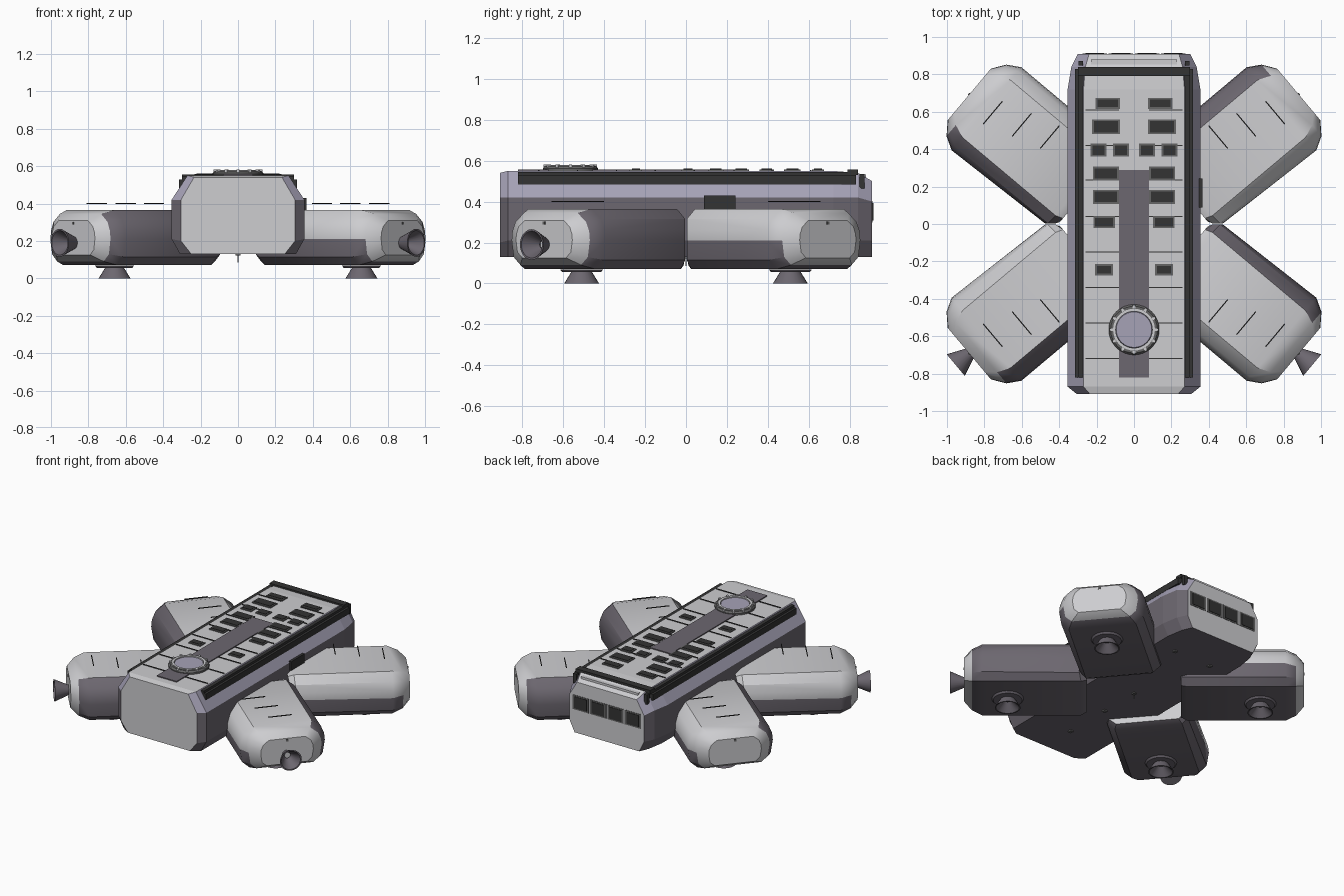
import bpy, bmesh, math
from mathutils import Vector, Matrix

if "Cube" in bpy.data.objects:
    bpy.data.objects.remove(bpy.data.objects["Cube"])

def mat(name, c):
    m = bpy.data.materials.new(name)
    m.diffuse_color = (*c, 1)
    m.use_nodes = True
    m.node_tree.nodes["Principled BSDF"].inputs["Base Color"].default_value = m.diffuse_color
    return m

GREY = mat("light_grey", (0.61, 0.61, 0.63))
PURPLE = mat("purple_grey", (0.15, 0.135, 0.16))
LAV = mat("lavender", (0.38, 0.36, 0.47))
DARK = mat("charcoal", (0.033, 0.033, 0.033))
FRAME = mat("frame_grey", (0.13, 0.13, 0.13))

def finish(name, bm, mats, smooth=None):
    bmesh.ops.recalc_face_normals(bm, faces=bm.faces)
    me = bpy.data.meshes.new(name)
    bm.to_mesh(me)
    bm.free()
    for m in mats:
        me.materials.append(m)
    ob = bpy.data.objects.new(name, me)
    bpy.context.collection.objects.link(ob)
    if smooth:
        bpy.ops.object.select_all(action='DESELECT')
        bpy.context.view_layer.objects.active = ob
        ob.select_set(True)
        bpy.ops.object.shade_smooth_by_angle(angle=math.radians(smooth))
    return ob

def loft(rings, closed=True):
    """Skin rings of points; cap both ends, or join last to first."""
    bm = bmesh.new()
    vs = [[bm.verts.new(p) for p in r] for r in rings]
    n = len(vs[0])
    pairs = list(zip(vs, vs[1:]))
    if not closed:
        pairs.append((vs[-1], vs[0]))
    for a, b in pairs:
        for i in range(n):
            j = (i + 1) % n
            bm.faces.new((a[i], a[j], b[j], b[i]))
    if closed:
        bm.faces.new(vs[0])
        bm.faces.new(vs[-1])
    bmesh.ops.recalc_face_normals(bm, faces=bm.faces)
    return bm

def boxes(name, items, m):
    """Several (centre, size, z-rotation) boxes in one object."""
    bm = bmesh.new()
    for c, s, a in items:
        bmesh.ops.create_cube(bm, size=1, matrix=Matrix.Translation(c)
                              @ Matrix.Rotation(a, 4, 'Z') @ Matrix.Diagonal((*s, 1)))
    return finish(name, bm, [m])

def lathe(name, prof, pos, axis, m, n=24):
    """Spin a closed (radius, height) profile about an axis."""
    q = Vector(axis).to_track_quat('Z', 'Y')
    rings = [[Vector(pos) + q @ Vector((r * math.cos(t * math.tau / n),
              r * math.sin(t * math.tau / n), h)) for t in range(n)] for r, h in prof]
    return finish(name, loft(rings, closed=False), [m], 35)

# ---- hull: lofted chamfered body with dark belly, purple sides, lavender shoulders
def ring(y, half):
    return [(x, y, z) for x, z in half] + [(-x, y, z) for x, z in reversed(half)]

full = [(.31, .13), (.355, .21), (.355, .42), (.27, .55)]
bm = loft([
    ring(-.91, [(.25, .13), (.305, .20), (.305, .42), (.235, .54)]),
    ring(-.87, full), ring(.72, full),
    ring(.84, [(.29, .13), (.335, .21), (.335, .42), (.26, .54)]),
    ring(.91, [(.26, .13), (.30, .21), (.30, .40), (.24, .50)])])
for f in bm.faces:
    n, z = f.normal, f.calc_center_median().z
    if abs(n.x) > 0.3:
        f.material_index = 2 if z > .44 else 1
    elif n.z < -.7:
        f.material_index = 1
finish("hull", bm, [GREY, PURPLE, LAV])

# ---- roof details
boxes("roof_stripe", [((0, -.265, .553), (.16, 1.11, .008), 0)], PURPLE)
boxes("roof_seams", [((s * .17, y, .552), (.18, .006, .006), 0) for s in (-1, 1)
      for y in (.61, .42, .235, .04, -.15, -.34, -.53, -.72)], DARK)
wins = [(.14, .645, .13, .06), (.15, .52, .15, .08), (.07, .395, .085, .07),
        (.19, .395, .085, .07), (.15, .27, .14, .075), (.15, .145, .14, .075),
        (.16, .01, .115, .065), (.16, -.245, .095, .06)]
wins = [(s * x, y, w, h) for x, y, w, h in wins for s in (-1, 1)]
boxes("roof_window_frames", [((x, y, .553), (w, h, .009), 0) for x, y, w, h in wins], FRAME)
boxes("roof_windows", [((x, y, .556), (w - .02, h - .02, .009), 0) for x, y, w, h in wins], DARK)

# ---- dark rails along both roof shoulders with a rear crossbar
rails = [((0, .815, .543), (.60, .05, .026), 0)]
for s in (-1, 1):
    rails += [((s * .285, .005, .52), (.028, 1.65, .048), 0),
              ((s * .307, .005, .505), (.018, 1.65, .045), 0),
              ((s * .285, .86, .50), (.025, .025, .07), 0)]
boxes("roof_rails", rails, DARK)
boxes("rear_ledge", [((0, .86, .52), (.46, .04, .025), 0)], GREY)

# ---- round hatch with bolts
hatch = (0, -.565, .55)
lathe("hatch_ring", [(.10, 0), (.135, 0), (.135, .012), (.125, .024), (.10, .024)],
      hatch, (0, 0, 1), FRAME, 32)
lathe("hatch_lip", [(.098, 0), (.112, 0), (.112, .028), (.098, .028)],
      hatch, (0, 0, 1), GREY, 32)
bm = bmesh.new()
bmesh.ops.create_cone(bm, cap_ends=True, segments=32, radius1=.102, radius2=.095,
                      depth=.022, matrix=Matrix.Translation((0, -.565, .561)))
finish("hatch_glass", bm, [LAV], 30)
boxes("hatch_bolts", [((.122 * math.cos(a), -.565 + .122 * math.sin(a), .572),
      (.018, .014, .018), a) for a in [i * math.tau / 12 for i in range(12)]], GREY)

# ---- rear window band, side window, belly fittings
wx = (-.21, -.07, .07, .21)
boxes("rear_window_frames", [((x, .908, .35), (.13, .009, .105), 0) for x in wx], FRAME)
boxes("rear_windows", [((x, .911, .35), (.10, .009, .085), 0) for x in wx], DARK)
boxes("side_window", [((.357, .165, .397), (.02, .155, .065), 0)], DARK)
boxes("belly_fittings", [((x, y, .127), (.025, .025, .012), 0) for x, y in
      ((0, 0), (0, -.3), (-.15, .6), (.15, .6), (0, -.65))], FRAME)
boxes("belly_probe", [((0, 0, .11), (.006, .006, .05), 0)], FRAME)

# ---- four diagonal pods
ANG = math.radians(40)
C, S = math.cos(ANG), math.sin(ANG)
half = [(.225, .07), (.275, .115), (.29, .21), (.285, .26), (.262, .315), (.20, .365)]

def place(u, v, z, sx, sy):
    v -= .035
    return (sx * (u * C - v * S), sy * max(.004, u * S + v * C), z)

for sx in (-1, 1):
    for sy in (-1, 1):
        tag = ("front" if sy < 0 else "back") + ("_left" if sx < 0 else "_right")
        prof = half + [(-v, z) for v, z in reversed(half)]
        rings = []
        for u, k, kz in ((.31, .93, .88), (.35, 1, 1), (1.0, 1, 1), (1.07, .86, .86), (1.12, .62, .62)):
            rings.append([place(u, v * k, .215 + (z - .215) * kz, sx, sy) for v, z in prof])
        bm = loft(rings)
        # underside and one flank purple, top, other flank and outer end grey
        for f in bm.faces:
            c, n = f.calc_center_median(), f.normal
            v = -sx * c.x * S + sy * c.y * C + .035
            axial = sx * n.x * C + sy * n.y * S
            if axial < .5 and (c.z < .208 or (sx * sy * v > .15 and n.z < .9)):
                f.material_index = 1
        finish(tag + "_pod", bm, [GREY, PURPLE], 32)

        # thin marker fins hovering above the pod
        a = math.atan2(sy * C, -sx * S)
        boxes(tag + "_markers", [((sx * x, sy * y, .400), (.16, .006, .005), a)
              for x, y in ((.45, .465), (.60, .53), (.755, .595))], DARK)

        # downward thruster with mounting plate
        px, py = sx * .66, sy * .51
        lathe(tag + "_thruster_plate", [(.02, 0), (.105, 0), (.095, .012), (.02, .012)],
              (px, py, .068), (0, 0, -1), PURPLE)
        lathe(tag + "_down_thruster", [(.045, 0), (.085, .065), (.077, .065), (.025, .01)],
              (px, py, .065), (0, 0, -1), PURPLE)

        # small sensor knob at the upper end edge
        p = place(1.118, 0, .295, sx, sy)
        boxes(tag + "_knob", [(p, (.014, .014, .014), a)], FRAME)

        # outward nozzle on the front pods
        if sy < 0:
            lathe(tag + "_end_nozzle", [(.03, -.01), (.075, .095), (.066, .095), (.02, .01)],
                  place(1.12, 0, .19, sx, sy), (sx * C, sy * S, 0), PURPLE)
